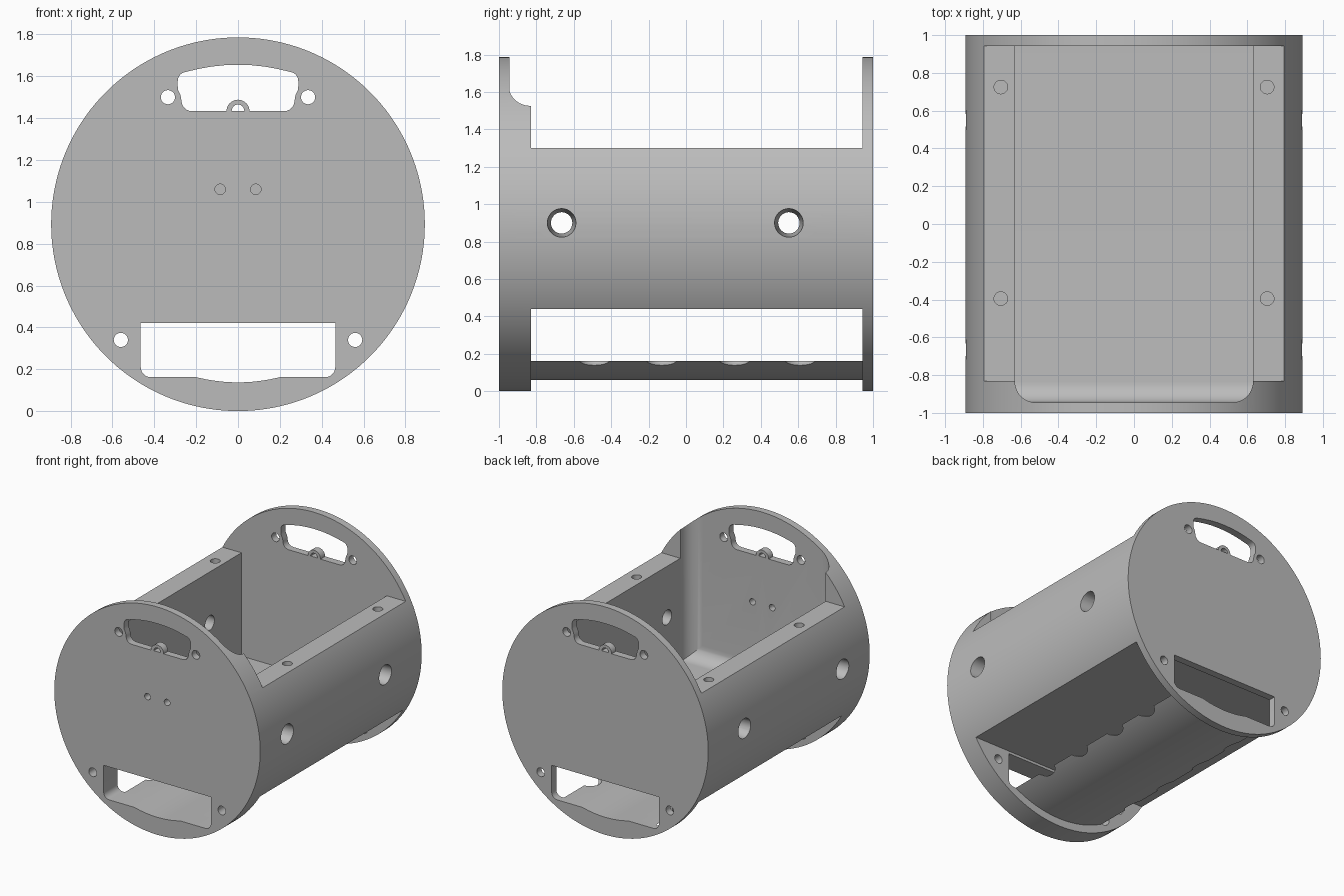
import bpy, bmesh, math
from mathutils import Vector

if "Cube" in bpy.data.objects:
    bpy.data.objects.remove(bpy.data.objects["Cube"])

R = 0.893          # outer radius, also the height of the axis
Y0, Y1 = -0.83, 0.943   # inner faces of the end plates

grey = bpy.data.materials.new("grey_plastic")
grey.diffuse_color = (0.5, 0.5, 0.5, 1)
grey.use_nodes = True
grey.node_tree.nodes["Principled BSDF"].inputs["Base Color"].default_value = grey.diffuse_color


def arc(cx, cy, r, a0, a1, n=12):
    return [(cx + r * math.cos(math.radians(a0 + (a1 - a0) * i / n)),
             cy + r * math.sin(math.radians(a0 + (a1 - a0) * i / n))) for i in range(n + 1)]


def add(name, bm):
    bmesh.ops.recalc_face_normals(bm, faces=bm.faces)
    me = bpy.data.meshes.new(name)
    bm.to_mesh(me)
    bm.free()
    ob = bpy.data.objects.new(name, me)
    me.materials.append(grey)
    bpy.context.collection.objects.link(ob)
    return ob


def loft(name, pts0, pts1, axis, a, b):
    """Solid between two outlines lying across the given axis at a and b."""
    place = {'x': lambda p, t: (t, p[0], p[1]),
             'y': lambda p, t: (p[0], t, p[1]),
             'z': lambda p, t: (p[0], p[1], t)}[axis]
    bm = bmesh.new()
    lo = [bm.verts.new(place(p, a)) for p in pts0]
    hi = [bm.verts.new(place(p, b)) for p in pts1]
    bm.faces.new(lo)
    bm.faces.new(hi)
    n = len(lo)
    for i in range(n):
        bm.faces.new((lo[i], lo[(i + 1) % n], hi[(i + 1) % n], hi[i]))
    return add(name, bm)


def prism(name, pts, axis, a, b):
    return loft(name, pts, pts, axis, a, b)


def circle(cx, cy, r, n=32):
    return arc(cx, cy, r, 0, 360, n)[:-1]


def rect(x0, y0, x1, y1):
    return [(x0, y0), (x1, y0), (x1, y1), (x0, y1)]


def boolean(ob, tool, op='DIFFERENCE'):
    mod = ob.modifiers.new("cut", 'BOOLEAN')
    mod.operation, mod.solver, mod.object = op, 'EXACT', tool
    bpy.context.view_layer.objects.active = ob
    bpy.ops.object.modifier_apply(modifier=mod.name)
    bpy.data.objects.remove(tool)


def mirror(half):
    """Complete an outline given from the centre line round the right side."""
    return half + [(-x, y) for x, y in reversed(half) if abs(x) > 1e-5]


# Drum body
body = prism("drum_body", circle(0, R, R, 160), 'y', -1, 1)

# Main compartment with rounded front corners and rounded front floor edge
plan = mirror([(0, -0.945)] + arc(0.52, -0.835, 0.11, -90, 0) + [(0.63, Y1), (0, Y1)])
side = [(Y1, 0.49), (Y1, 2.2), (-0.945, 2.2)] + arc(-0.835, 0.60, 0.11, 180, 270)
pocket = prism("pocket_cutter", plan, 'z', 0.3, 2.1)
boolean(pocket, prism("pocket_side", side, 'x', -1.2, 1.2), 'INTERSECT')
boolean(body, pocket)

# Open top above the side walls, and open tunnel under the floor
boolean(body, prism("top_cutter", rect(-1.2, Y0, 1.2, Y1), 'z', 1.30, 2.2))
boolean(body, prism("tunnel_cutter", rect(-1.2, Y0, 1.2, Y1), 'z', -0.2, 0.44))

# Lower slot through both end plates, with a shallow trough in the sill
trough = [(0.2 * i / 8, 0.137 + 0.025 * (i / 8) ** 2) for i in range(9)]
slot = mirror(trough + arc(0.417, 0.21, 0.048, -90, 0, 8) + [(0.465, 0.42)])
boolean(body, prism("slot_cutter", slot, 'y', -1.2, 1.2))

# Handle window through both plates, curving round the screw holes,
# with a half-round cable eye standing on its lower edge
window = mirror(arc(0, 1.433, 0.055, 90, 0, 12) + arc(0.22, 1.483, 0.05, -90, 0, 6)
                + [(0.275, 1.51), (0.287, 1.535), (0.289, 1.57)]
                + arc(0.245, 1.578, 0.043, 0, 75, 6)
                + [(0.19, 1.635), (0.13, 1.646), (0.065, 1.653), (0, 1.655)])
boolean(body, prism("window_cutter", window, 'y', -1.2, 1.2))
boolean(body, prism("eye_cutter", arc(0, 1.435, 0.03, 0, 180, 16), 'y', -1.2, 1.2))

# Screw holes in the plates, small pair in the front plate
for s in (-1, 1):
    for x, z in ((0.335, 1.50), (0.56, 0.34)):
        boolean(body, prism("screw_cutter", circle(s * x, z, 0.034, 24), 'y', -1.2, 1.2))
    boolean(body, prism("pin_cutter", circle(s * 0.085, 1.06, 0.025, 20), 'y', -1.2, -0.8))
    for y in (-0.395, 0.725):   # blind holes in the wall tops
        boolean(body, prism("blind_cutter", circle(s * 0.705, y, 0.036, 24), 'z', 1.12, 1.5))
    for y in (-0.665, 0.55):    # flared holes through the side walls
        boolean(body, loft("flare_cutter", circle(y, 0.9, 0.055), circle(y, 0.9, 0.078),
                           'x', s * 0.6, s * 0.91))

# Bottom rail between the plates, set in from the rim
r = 0.833
edge = math.degrees(math.asin((0.162 - R) / r))
rail = prism("bottom_rail", mirror(trough + arc(0, R, r, edge, -90, 24)), 'y', Y0, Y1)

# Scooped finger dents along both rail edges
for s in (-1, 1):
    for y in (-0.49, -0.13, 0.26, 0.61):
        bm = bmesh.new()
        bmesh.ops.create_uvsphere(bm, u_segments=24, v_segments=16, radius=1)
        bmesh.ops.scale(bm, vec=Vector((0.1, 0.085, 0.04)), verts=bm.verts)
        bmesh.ops.translate(bm, vec=Vector((s * 0.42, y, 0.168)), verts=bm.verts)
        boolean(rail, add("dent_cutter", bm))

# Smooth curved surfaces, keep edges sharp
for ob in (body, rail):
    bpy.ops.object.select_all(action='DESELECT')
    ob.select_set(True)
    bpy.context.view_layer.objects.active = ob
    bpy.ops.object.shade_smooth_by_angle(angle=math.radians(25))
